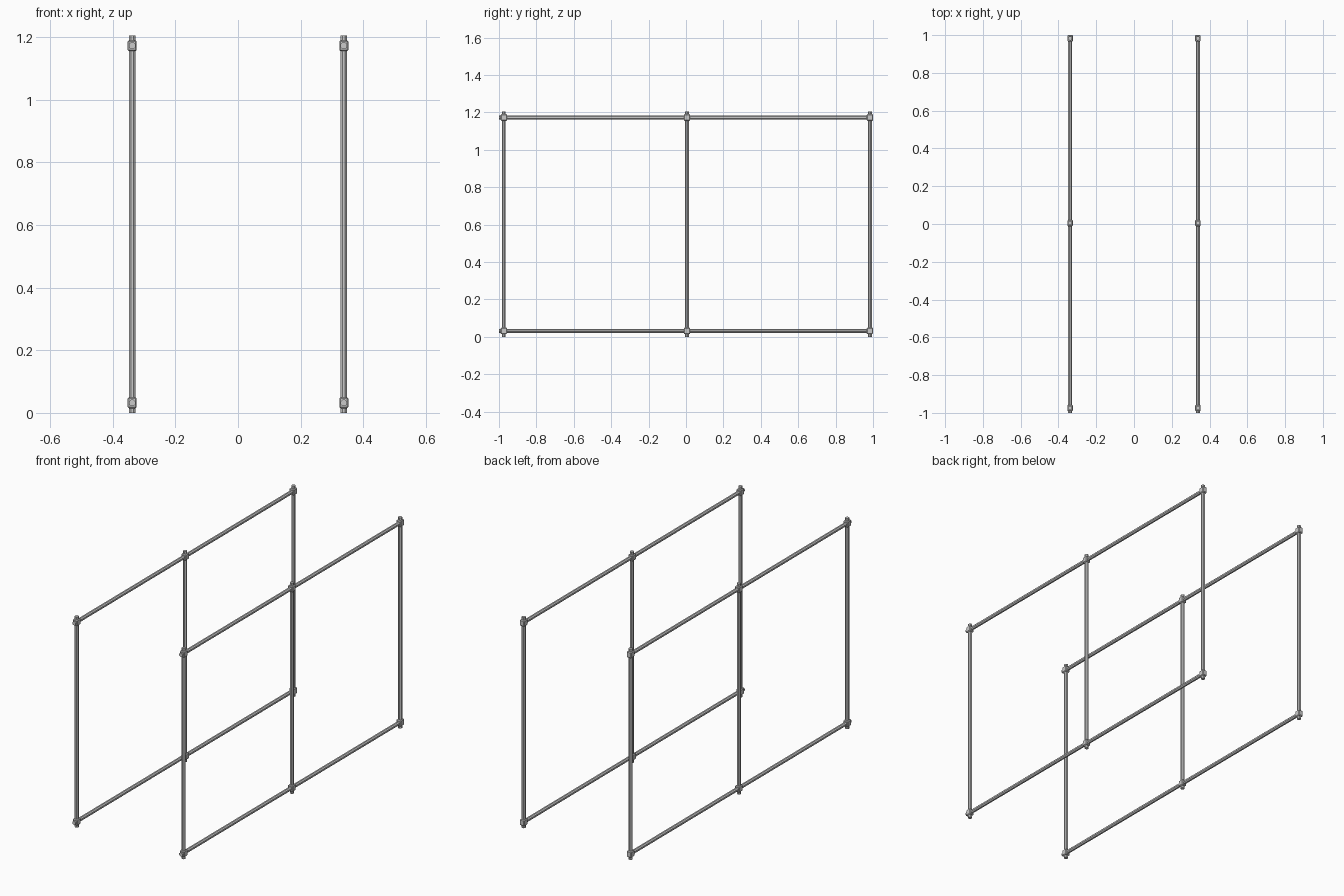
import bpy, bmesh
from mathutils import Vector
from math import pi

if "Cube" in bpy.data.objects:
    bpy.data.objects.remove(bpy.data.objects["Cube"])

R = 0.0105                      # pipe radius
X = 0.338                       # frame offset from centre
Y = {"front": -0.974, "middle": 0.005, "back": 0.983}
Z = {"lower": 0.032, "upper": 1.173}
TOP = 1.205


def finish(bm, name):
    mesh = bpy.data.meshes.new(name)
    bm.to_mesh(mesh)
    bm.free()
    obj = bpy.data.objects.new(name, mesh)
    bpy.context.collection.objects.link(obj)
    return obj


def pipe(name, a, b):
    """Octagonal bar between two points, flats facing the axes."""
    a, b = Vector(a), Vector(b)
    bm = bmesh.new()
    bmesh.ops.create_cone(bm, cap_ends=True, segments=8, radius1=R * 1.06,
                          radius2=R * 1.06, depth=(b - a).length)
    bmesh.ops.rotate(bm, verts=bm.verts, matrix=Vector((0, 0, 1)).rotation_difference(
        Vector((1, 0, 0))).to_matrix().Rotation(pi / 8, 3, 'Z'))
    turn = Vector((0, 0, 1)).rotation_difference(b - a).to_matrix()
    bmesh.ops.rotate(bm, verts=bm.verts, matrix=turn)
    bmesh.ops.translate(bm, verts=bm.verts, vec=(a + b) / 2)
    return finish(bm, name)


def joint(name, centre):
    """Small chamfered connector block."""
    bm = bmesh.new()
    bmesh.ops.create_cube(bm, size=1)
    bmesh.ops.scale(bm, verts=bm.verts, vec=(0.029, 0.034, 0.035))
    bmesh.ops.bevel(bm, geom=bm.edges[:], offset=0.004, segments=1, affect='EDGES')
    bmesh.ops.translate(bm, verts=bm.verts, vec=centre)
    return finish(bm, name)


for side, x in (("left", -X), ("right", X)):
    # Upright posts, poking out past both connectors
    for where, y in Y.items():
        pipe(f"{side}_{where}_post", (x, y, 0), (x, y, TOP))
        for level, z in Z.items():
            joint(f"{side}_{where}_{level}_joint", (x, y, z))
    # Long rails, with a short stub at the front
    for level, z in Z.items():
        pipe(f"{side}_{level}_rail", (x, -1, z), (x, Y["back"], z))
